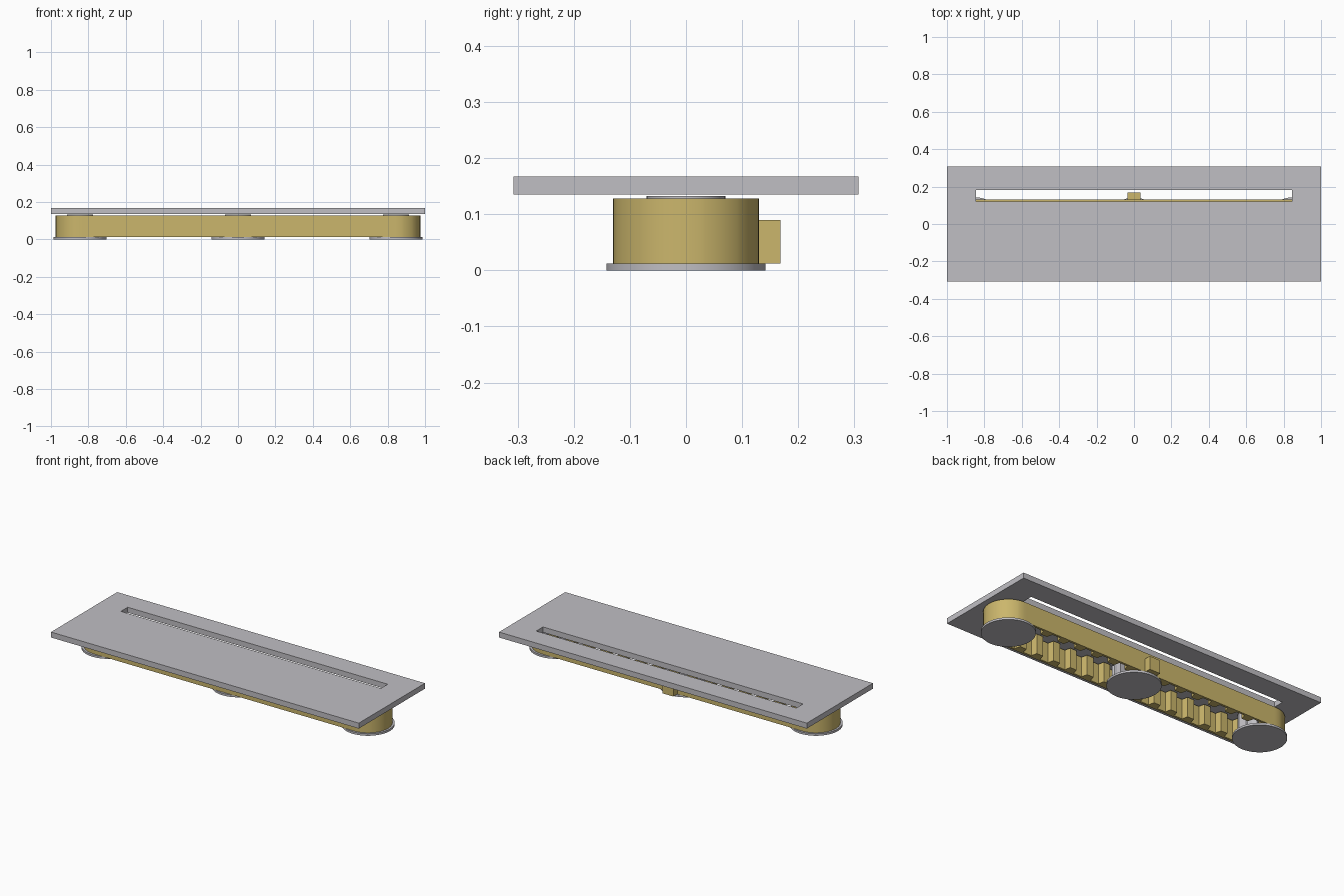
import bpy, bmesh, math

cube = bpy.data.objects.get("Cube")
if cube:
    bpy.data.objects.remove(cube, do_unlink=True)


def material(name, rgb):
    m = bpy.data.materials.new(name)
    m.use_nodes = True
    m.diffuse_color = (*rgb, 1)
    m.node_tree.nodes["Principled BSDF"].inputs["Base Color"].default_value = (*rgb, 1)
    return m


GREY = material("light_grey", (0.53, 0.52, 0.55))
GOLD = material("dull_gold", (0.60, 0.47, 0.15))


def finish(bm, name, mat, smooth=False):
    bmesh.ops.recalc_face_normals(bm, faces=bm.faces[:])
    mesh = bpy.data.meshes.new(name)
    bm.to_mesh(mesh)
    bm.free()
    mesh.materials.append(mat)
    ob = bpy.data.objects.new(name, mesh)
    bpy.context.collection.objects.link(ob)
    if smooth:
        bpy.ops.object.select_all(action='DESELECT')
        ob.select_set(True)
        bpy.context.view_layer.objects.active = ob
        bpy.ops.object.shade_smooth_by_angle(angle=math.radians(30))
    return ob


def prism(name, points, z0, z1, mat, smooth=False):
    """Closed outline pulled straight up from z0 to z1."""
    bm = bmesh.new()
    face = bm.faces.new([bm.verts.new((x, y, z0)) for x, y in points])
    ext = bmesh.ops.extrude_face_region(bm, geom=[face])
    for v in ext["geom"]:
        if isinstance(v, bmesh.types.BMVert):
            v.co.z = z1
    return finish(bm, name, mat, smooth)


def circle(cx, r, n=64):
    return [(cx + r * math.cos(math.tau * i / n), r * math.sin(math.tau * i / n))
            for i in range(n)]


SPAN, OUTER, INNER = 0.845, 0.13, 0.117      # pulley offset and belt radii
TOOTH = 0.035
LOW, HIGH = 0.012, 0.128
STRAIGHT, ARC = 15, 3                        # teeth per straight and per bend


def belt_point(u, r):
    """Point on the belt loop at u tooth pitches, r away from the centre line."""
    half = STRAIGHT + ARC
    sign = 1 if u < half else -1
    u %= half
    if u <= STRAIGHT:
        x, y = SPAN - 2 * SPAN * u / STRAIGHT, r
    else:
        a = math.pi / 2 + math.pi * (u - STRAIGHT) / ARC
        x, y = -SPAN + r * math.cos(a), r * math.sin(a)
    return sign * x, sign * y


# Toothed belt loop
bm = bmesh.new()
rings = []
profile = [(0, 0), (.125, 0), (.24, 0), (.31, 1), (.5, 1), (.69, 1), (.76, 0), (.875, 0)]
for i in range(2 * (STRAIGHT + ARC)):
    for f, depth in profile:
        o = belt_point(i + f, OUTER)
        n = belt_point(i + f, INNER - TOOTH * depth)
        rings.append([bm.verts.new((*p, z)) for p, z in
                      ((o, LOW), (o, HIGH), (n, HIGH), (n, LOW))])
for a, b in zip(rings, rings[1:] + rings[:1]):
    for k in range(4):
        j = (k + 1) % 4
        bm.faces.new((a[k], a[j], b[j], b[k]))
finish(bm, "toothed_belt", GOLD, True)

# Clamp block on the back of the belt
prism("belt_clamp", [(-.035, .125), (.035, .125), (.035, .168), (-.035, .168)],
      LOW, 0.09, GOLD)


def gear(cx, turn):
    """Six-toothed pulley outline that meshes with the belt."""
    pts = []
    for i in range(6):
        for deg, r in ((-13, .115), (0, .116), (13, .115), (19, .079), (30, .079), (41, .079)):
            a = math.radians(60 * i + deg + turn)
            pts.append((cx + r * math.cos(a), r * math.sin(a)))
    return pts


# Pulleys with lower flange and upper hub
for side, cx, turn in (("right", -SPAN, 30), ("middle", 0, 0), ("left", SPAN, 30)):
    prism(side + "_pulley", gear(cx, turn), LOW, HIGH, GREY)
    prism(side + "_flange", circle(cx, 0.142), 0, LOW, GREY, True)
    prism(side + "_hub", circle(cx, 0.07), HIGH, 0.132, GREY, True)

# Cover plate with long slot
bm = bmesh.new()
grid = [[bm.verts.new((x, y, 0.135)) for x in (-1, -.845, .845, 1)]
        for y in (-.307, .12, .183, .307)]
for r in range(3):
    for c in range(3):
        if (r, c) != (1, 1):
            bm.faces.new((grid[r][c], grid[r][c + 1], grid[r + 1][c + 1], grid[r + 1][c]))
ext = bmesh.ops.extrude_face_region(bm, geom=bm.faces[:])
for v in ext["geom"]:
    if isinstance(v, bmesh.types.BMVert):
        v.co.z = 0.167
finish(bm, "cover_plate", GREY)
